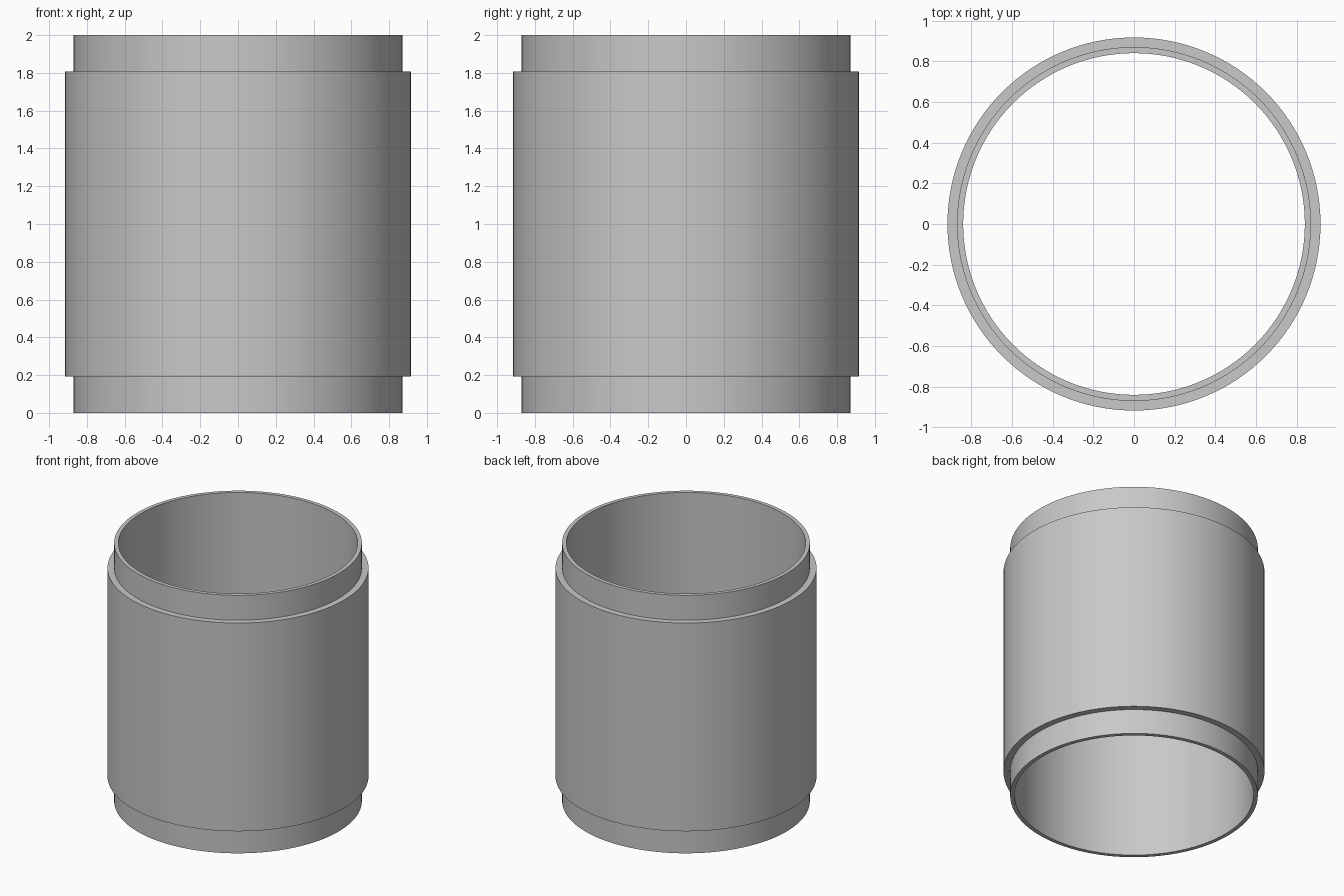
import bpy, bmesh, math

cube = bpy.data.objects.get("Cube")
if cube:
    bpy.data.objects.remove(cube, do_unlink=True)

SEGMENTS = 128
INNER, NECK, OUTER = 0.84, 0.87, 0.917
HEIGHT, STEP = 2.0, 0.193

# Plain grey finish
grey = bpy.data.materials.new("plain_grey")
grey.use_nodes = True
colour = (0.58, 0.58, 0.58, 1.0)
grey.diffuse_color = colour
grey.node_tree.nodes["Principled BSDF"].inputs["Base Color"].default_value = colour


def lathe(name, profile, material):
    """Spin a closed (radius, z) profile around the z axis."""
    bm = bmesh.new()
    rings = []
    for r, z in profile:
        ring = []
        for i in range(SEGMENTS):
            a = math.tau * i / SEGMENTS
            ring.append(bm.verts.new((r * math.cos(a), r * math.sin(a), z)))
        rings.append(ring)
    for k, ring in enumerate(rings):
        above = rings[(k + 1) % len(rings)]
        for i in range(SEGMENTS):
            j = (i + 1) % SEGMENTS
            bm.faces.new((ring[i], ring[j], above[j], above[i]))
    bmesh.ops.recalc_face_normals(bm, faces=bm.faces)
    mesh = bpy.data.meshes.new(name)
    bm.to_mesh(mesh)
    bm.free()
    mesh.materials.append(material)
    obj = bpy.data.objects.new(name, mesh)
    bpy.context.collection.objects.link(obj)
    bpy.ops.object.select_all(action="DESELECT")
    obj.select_set(True)
    bpy.context.view_layer.objects.active = obj
    bpy.ops.object.shade_smooth_by_angle(angle=math.radians(30))
    return obj


# Open sleeve: thin neck at each end, thicker band between
lathe("stepped_sleeve", [
    (INNER, 0), (NECK, 0),
    (NECK, STEP), (OUTER, STEP),
    (OUTER, HEIGHT - STEP), (NECK, HEIGHT - STEP),
    (NECK, HEIGHT), (INNER, HEIGHT),
], grey)
